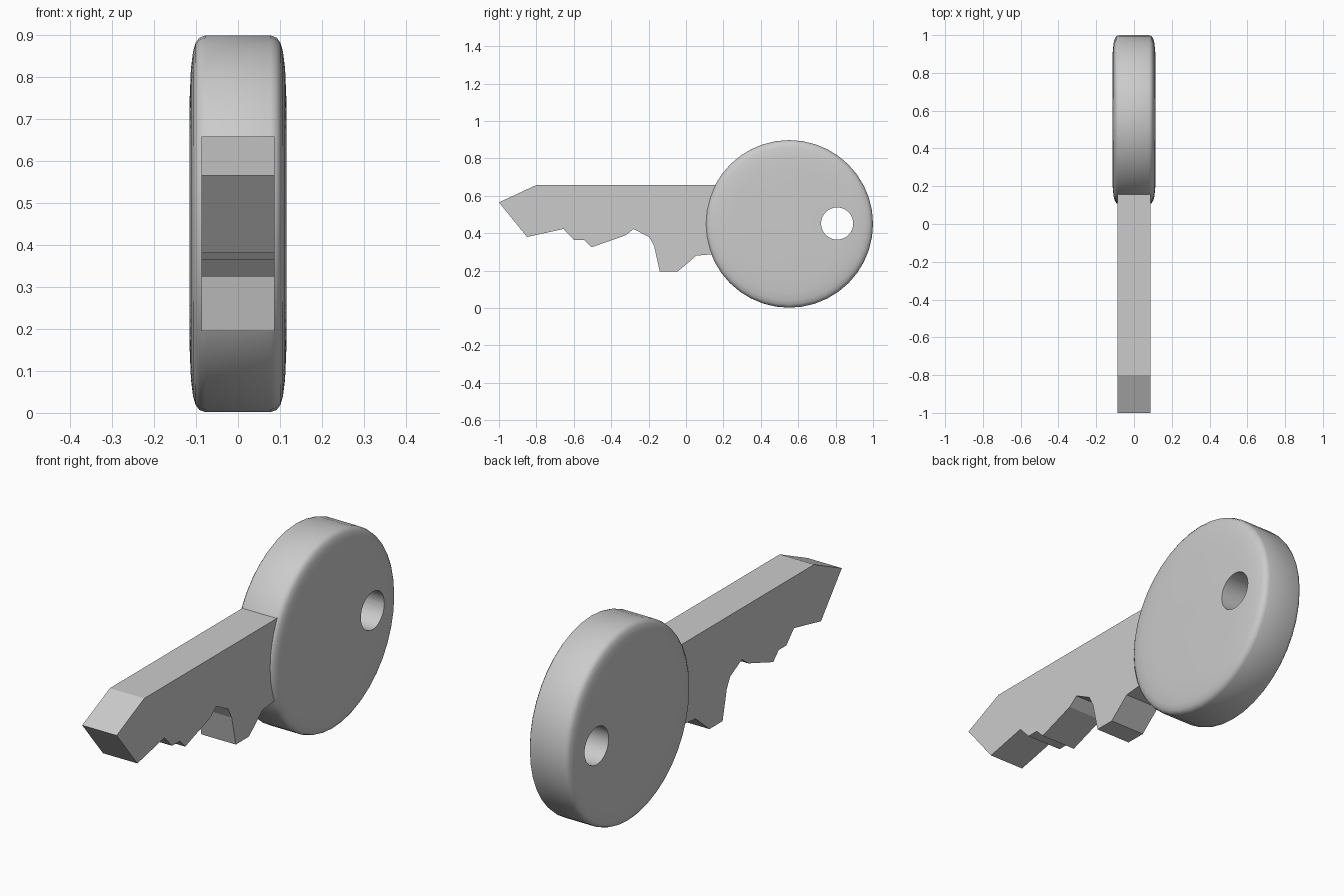
import bpy, bmesh, math
from mathutils import Vector

if "Cube" in bpy.data.objects:
    bpy.data.objects.remove(bpy.data.objects["Cube"])


def make_object(name, bm):
    bmesh.ops.recalc_face_normals(bm, faces=bm.faces)
    mesh = bpy.data.meshes.new(name)
    bm.to_mesh(mesh)
    bm.free()
    obj = bpy.data.objects.new(name, mesh)
    bpy.context.collection.objects.link(obj)
    return obj


# Key head: rounded disc turned around the x axis
CY, CZ, SIDES = 0.552, 0.45, 40
half = [(0.30, 0.115), (0.37, 0.112), (0.41, 0.107), (0.431, 0.101),
        (0.443, 0.092), (0.448, 0.078)]
profile = half + [(r, -x) for r, x in reversed(half)]
bm = bmesh.new()
rings = []
for r, x in profile:
    rings.append([bm.verts.new((x, CY + r * math.cos(a), CZ + r * math.sin(a)))
                  for a in (2 * math.pi * i / SIDES for i in range(SIDES))])
for a, b in zip(rings, rings[1:]):
    for i in range(SIDES):
        j = (i + 1) % SIDES
        bm.faces.new((a[i], a[j], b[j], b[i]))
bm.faces.new(rings[0])
bm.faces.new(rings[-1])
head = make_object("key_head", bm)

# Ring hole cut through the head
bpy.ops.mesh.primitive_cylinder_add(vertices=32, radius=0.086, depth=0.6,
                                    location=(0, 0.808, 0.452),
                                    rotation=(0, math.pi / 2, 0))
cutter = bpy.context.object
cutter.name = "hole_cutter"
mod = head.modifiers.new("hole", 'BOOLEAN')
mod.operation = 'DIFFERENCE'
mod.solver = 'EXACT'
mod.object = cutter
bpy.ops.object.select_all(action='DESELECT')
head.select_set(True)
bpy.context.view_layer.objects.active = head
bpy.ops.object.modifier_apply(modifier="hole")
bpy.data.objects.remove(cutter)
bpy.ops.object.shade_smooth_by_angle(angle=math.radians(40))

# Toothed blade: side outline extruded across x
outline = [(-1, 0.565), (-0.8, 0.658), (0.19, 0.658), (0.19, 0.287),
           (0.13, 0.287), (0.055, 0.28), (-0.045, 0.195), (-0.14, 0.195),
           (-0.17, 0.33), (-0.195, 0.378), (-0.28, 0.423), (-0.325, 0.388),
           (-0.505, 0.325), (-0.545, 0.365), (-0.6, 0.365), (-0.655, 0.423),
           (-0.85, 0.38)]
W = 0.087
bm = bmesh.new()
face = bm.faces.new([bm.verts.new((-W, y, z)) for y, z in outline])
res = bmesh.ops.extrude_face_region(bm, geom=[face])
bmesh.ops.translate(bm, vec=Vector((2 * W, 0, 0)),
                    verts=[v for v in res["geom"] if isinstance(v, bmesh.types.BMVert)])
make_object("key_blade", bm)
